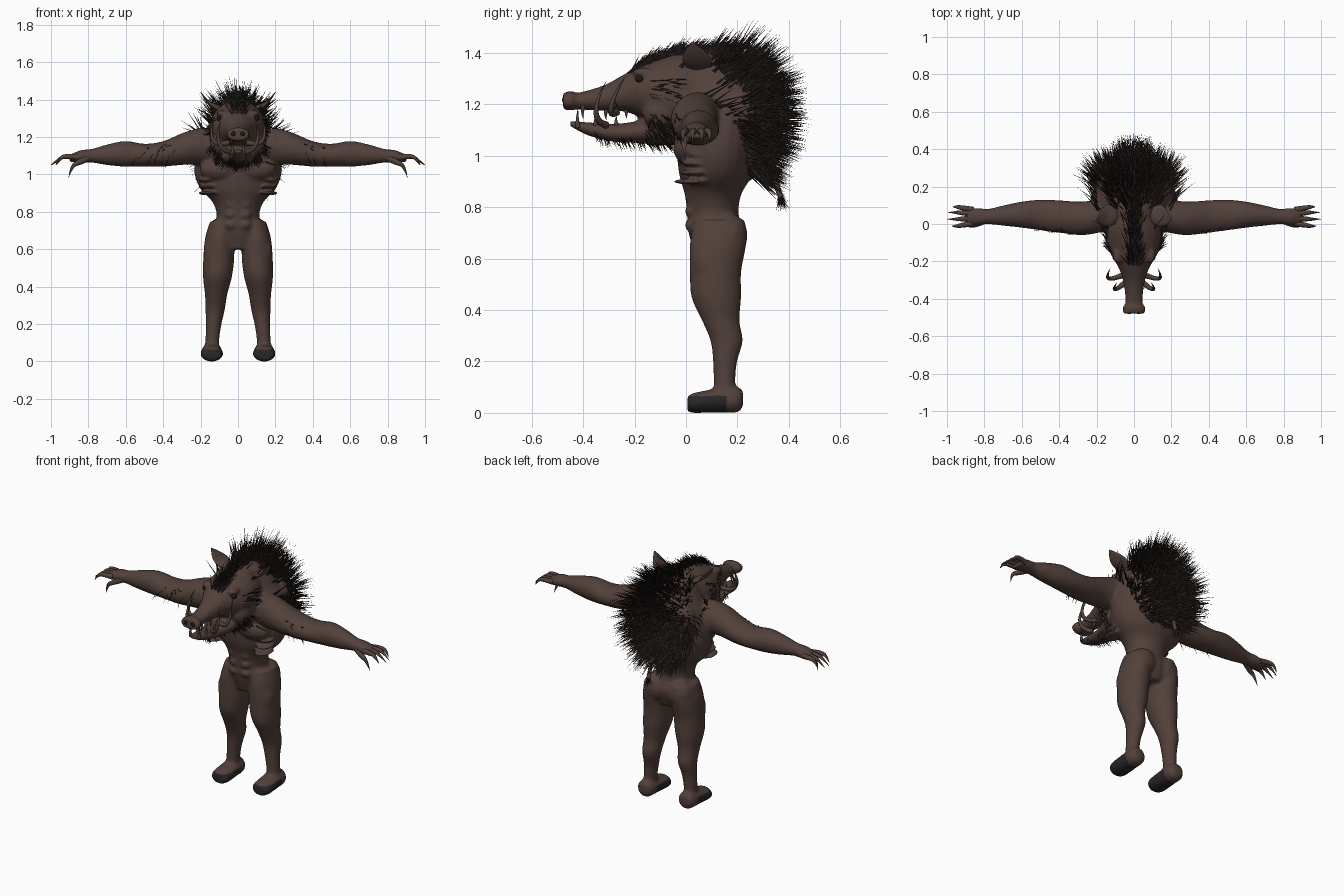
import bpy, bmesh, math, random
from mathutils import Vector
from mathutils.bvhtree import BVHTree

random.seed(4)
if "Cube" in bpy.data.objects:
    bpy.data.objects.remove(bpy.data.objects["Cube"])


def material(name, color):
    m = bpy.data.materials.new(name)
    m.use_nodes = True
    m.diffuse_color = (*color, 1)
    m.node_tree.nodes["Principled BSDF"].inputs["Base Color"].default_value = (*color, 1)
    return m


SKIN = material("brown_hide", (0.085, 0.052, 0.042))
FUR = material("dark_fur", (0.022, 0.016, 0.013))
HOOF = material("hoof_grey", (0.02, 0.02, 0.021))
EYE = material("eye_dark", (0.012, 0.009, 0.008))


def add_object(name, data, *mats):
    ob = bpy.data.objects.new(name, data)
    bpy.context.collection.objects.link(ob)
    for m in mats:
        data.materials.append(m)
    return ob


def from_bmesh(name, bm, *mats, smooth=True):
    bmesh.ops.recalc_face_normals(bm, faces=bm.faces)
    for f in bm.faces:
        f.smooth = smooth
    me = bpy.data.meshes.new(name)
    bm.to_mesh(me)
    bm.free()
    return add_object(name, me, *mats)


def loft(bm, axis, rings, side=1, steps=4, sides=24):
    """Skin ellipses (position, centre a, centre b, radius a, radius b) along an axis."""
    rings = [Vector(r) for r in rings]
    dense = []
    for i in range(len(rings) - 1):
        p0, p1, p2 = rings[max(i - 1, 0)], rings[i], rings[i + 1]
        p3 = rings[min(i + 2, len(rings) - 1)]
        for s in range(steps):
            t = s / steps
            dense.append(0.5 * (2 * p1 + (p2 - p0) * t + (2 * p0 - 5 * p1 + 4 * p2 - p3) * t ** 2
                                + (3 * p1 - p0 - 3 * p2 + p3) * t ** 3))
    dense.append(rings[-1])
    loops = []
    for t, a, b, ra, rb in dense:
        loop = []
        for k in range(sides):
            w = math.tau * k / sides
            u, v = a + ra * math.cos(w), b + rb * math.sin(w)
            p = {"x": (t, u, v), "y": (u, t, v), "z": (u, v, t)}[axis]
            loop.append(bm.verts.new((p[0] * side, p[1], p[2])))
        loops.append(loop)
    for l0, l1 in zip(loops, loops[1:]):
        for k in range(sides):
            n = (k + 1) % sides
            bm.faces.new((l0[k], l0[n], l1[n], l1[k]))
    bm.faces.new(loops[0])
    bm.faces.new(loops[-1])


def blob(bm, centre, radii, side=1, seg=20):
    made = bmesh.ops.create_uvsphere(bm, u_segments=seg, v_segments=seg // 2, radius=1)
    for v in made["verts"]:
        p = [c + r * q for c, r, q in zip(centre, radii, v.co)]
        v.co = (p[0] * side, p[1], p[2])


def tubes(name, paths, width, mat, mirror=True, taper=True):
    """Tapered curved tubes, one spline per path, copied to both sides."""
    cu = bpy.data.curves.new(name, "CURVE")
    cu.dimensions = "3D"
    cu.bevel_depth = width
    cu.bevel_resolution = 2
    cu.resolution_u = 5
    cu.use_fill_caps = True
    for side in ((1, -1) if mirror else (1,)):
        for path in paths:
            sp = cu.splines.new("NURBS")
            sp.points.add(len(path) - 1)
            sp.order_u = 3
            sp.use_endpoint_u = True
            for i, (x, y, z) in enumerate(path):
                sp.points[i].co = (x * side, y, z, 1)
                sp.points[i].radius = max(1 - (i / (len(path) - 1)) ** 1.5, 0.04) if taper else 1
    return add_object(name, cu, mat)


# Body: torso, head, limbs and muscles fused into one skin
bm = bmesh.new()
loft(bm, "z", [(.6, 0, .12, .08, .08), (.7, 0, .12, .155, .11), (.77, 0, .105, .115, .1),
               (.85, 0, .105, .135, .11), (.92, 0, .115, .2, .14), (1, 0, .12, .232, .155),
               (1.1, 0, .125, .23, .168), (1.2, 0, .125, .2, .17), (1.28, 0, .115, .15, .165),
               (1.36, 0, .09, .1, .12), (1.4, 0, .07, .04, .06)])
loft(bm, "y", [(.16, 0, 1.25, .1, .12), (0, 0, 1.235, .15, .165), (-.1, 0, 1.235, .15, .145),
               (-.17, 0, 1.25, .12, .105), (-.24, 0, 1.245, .08, .073), (-.32, 0, 1.225, .055, .05),
               (-.42, 0, 1.213, .046, .033), (-.445, 0, 1.215, .062, .038), (-.478, 0, 1.213, .058, .033)])
loft(bm, "y", [(0, 0, 1.13, .11, .08), (-.1, 0, 1.115, .105, .075), (-.18, 0, 1.095, .08, .045),
               (-.28, 0, 1.09, .056, .035), (-.38, 0, 1.105, .04, .026), (-.45, 0, 1.125, .022, .01)])
for s in (1, -1):
    loft(bm, "x", [(.08, .07, 1.13, .09, .09), (.18, .045, 1.15, .09, .098), (.28, .03, 1.14, .09, .088),
                   (.4, .04, 1.11, .087, .068), (.5, .048, 1.103, .082, .061), (.6, .05, 1.11, .07, .069),
                   (.7, .045, 1.105, .054, .055), (.78, .04, 1.1, .041, .037), (.84, .04, 1.097, .046, .033),
                   (.9, .04, 1.085, .044, .02)], s)
    loft(bm, "z", [(.75, .08, .13, .07, .1), (.66, .098, .125, .078, .11), (.55, .103, .115, .083, .1),
                   (.45, .11, .118, .077, .097), (.36, .117, .135, .06, .073), (.28, .122, .158, .052, .063),
                   (.2, .13, .152, .042, .047), (.12, .137, .15, .037, .042), (.05, .14, .15, .04, .045)], s)
    loft(bm, "y", [(.222, .14, .055, .025, .03), (.2, .14, .052, .05, .05), (.14, .14, .05, .055, .05),
                   (.07, .14, .043, .06, .043), (.025, .14, .038, .057, .038), (.005, .14, .034, .04, .028)], s)
    # Muscles: chest, ribs, glute, thigh, cheek, brow
    for c, r in [((.095, .01, 1.03), (.11, .06, .065)), ((.08, .17, .69), (.08, .07, .085)),
                 ((.115, .09, .58), (.07, .07, .11)), ((.09, -.1, 1.17), (.06, .07, .07)),
                 ((.085, -.165, 1.325), (.03, .045, .018)), ((.1, .2, 1.17), (.1, .09, .11))]:
        blob(bm, c, r, s)
    for z in (.73, .785, .84, .89):
        blob(bm, (.037, .022, z), (.034, .026, .026), s)
    for i in range(4):
        blob(bm, (.165, .02 + .015 * i, .9 + .035 * i), (.05, .07, .011), s)
raw = from_bmesh("body_source", bm, SKIN)
rm = raw.modifiers.new("fuse", "REMESH")
rm.mode = "VOXEL"
rm.voxel_size = 0.009
sm = raw.modifiers.new("soften", "SMOOTH")
sm.factor = 0.5
sm.iterations = 5
dg = bpy.context.evaluated_depsgraph_get()
skin = bpy.data.meshes.new_from_object(raw.evaluated_get(dg))
bpy.data.objects.remove(raw)
skin.materials.clear()
body = add_object("body", skin, SKIN, HOOF)
for p in skin.polygons:
    p.use_smooth = True
    p.material_index = int(p.center.z < .065 and p.center.y < .155)
tree = BVHTree.FromPolygons([v.co for v in skin.vertices], [p.vertices for p in skin.polygons])

# Ears: flattened cupped leaves
bm = bmesh.new()
for s in (1, -1):
    loft(bm, "x", [(.07, .05, 1.33, .025, .022), (.11, .045, 1.355, .05, .02), (.145, .045, 1.375, .058, .014),
                   (.175, .035, 1.405, .04, .01), (.2, .025, 1.44, .004, .003)], s, sides=14)
from_bmesh("ears", bm, SKIN)

# Eyes and nostrils
bm = bmesh.new()
for s in (1, -1):
    blob(bm, (.098, -.18, 1.3), (.017, .018, .015), s, 12)
    blob(bm, (.025, -.476, 1.218), (.013, .006, .014), s, 12)
from_bmesh("eyes_and_nostrils", bm, EYE)

# Tusks, teeth, claws and tail
tubes("tusks", [[(.045, -.31, 1.12), (.09, -.35, 1.13), (.115, -.35, 1.22), (.09, -.31, 1.29)],
                [(.05, -.27, 1.17), (.125, -.3, 1.15), (.15, -.28, 1.24), (.125, -.235, 1.31)]], .015, SKIN)
tubes("teeth", [[(.03, y, z), (.032, y - .005, z + h / 2), (.03, y, z + h)] for y, z, h in
                [(-.42, 1.11, .075), (-.4, 1.195, -.05), (-.35, 1.12, .04), (-.31, 1.18, -.04),
                 (-.27, 1.12, .035), (-.23, 1.185, -.04)]], .01, SKIN)
tubes("fingers", [[(.86, y, 1.092), (.92, y + d, 1.1), (.955, y + d * 1.5, 1.085), (e, y + d * 1.3, 1.05)]
                  for y, d, e in [(.005, -.012, .975), (.03, -.003, 1), (.055, .005, .995), (.075, .012, .97)]],
      .017, SKIN)
tubes("thumbs", [[(.8, .02, 1.09), (.85, -.005, 1.065), (.89, -.01, 1.045), (.905, 0, .985)]], .02, SKIN)
tubes("tail", [[(0, .22, .9), (0, .3, .95), (0, .345, .93), (0, .355, .87), (0, .37, .84)]], .011, SKIN,
      mirror=False, taper=False)

# Fur: tapered strands rooted on the skin
fur = bmesh.new()


def strand(root, direction, length, width):
    d = (direction.normalized() + Vector([random.gauss(0, .13) for _ in range(3)])).normalized()
    a = d.orthogonal().normalized()
    b = d.cross(a)
    base = [fur.verts.new(root - d * .012 + (a * math.cos(w) + b * math.sin(w)) * width)
            for w in (0, math.tau / 3, 2 * math.tau / 3)]
    tip = fur.verts.new(root + d * length)
    for k in range(3):
        fur.faces.new((base[k], base[(k + 1) % 3], tip))


def grow(count, pick, lean, low, high, width=.004):
    """Cast from outside (origin, aim) and plant strands that lean off the normal."""
    for _ in range(count):
        origin, aim = pick()
        hit, normal, _, _ = tree.ray_cast(Vector(origin), Vector(aim))
        if hit:
            strand(hit, normal * .6 + Vector(lean(hit)), random.uniform(low, high), width)


U = random.uniform


def back_point():
    z = U(.93, 1.36)
    half = .21 * math.sqrt(max(1 - ((z - 1.17) / .27) ** 2, .05))
    return (U(-half, half), 1, z), (0, -1, 0)


def sweep(h):
    return (h.x * 1.2, .55, (h.z - 1.18) * 2.2)


grow(1900, back_point, sweep, .07, .17, .005)
grow(450, lambda: ((U(-.06, .06), 1, U(1.05, 1.38)), (0, -1, 0)), sweep, .12, .2, .005)
grow(500, lambda: ((random.gauss(0, .018), U(-.22, .16), 2), (0, 0, -1)),
     lambda h: (h.x * 3, .9, .1), .05, .1)
grow(220, lambda: ((U(-.12, .12), U(.08, .2), 2), (0, 0, -1)), lambda h: (h.x * 2, .8, .2), .08, .14)
for s in (1, -1):
    grow(70, lambda: ((s, U(-.16, -.02), U(1.06, 1.16)), (-s, 0, 0)), lambda h: (s * .2, .6, -.5), .03, .07)
    grow(30, lambda: ((s, U(-.15, -.03), U(1.2, 1.3)), (-s, 0, 0)), lambda h: (s * .1, 1, -.2), .03, .06, .003)
grow(110, lambda: ((U(-.06, .06), U(-.36, -.05), .7), (0, 0, 1)), lambda h: (0, .5, -.3), .02, .05, .003)
for _ in range(60):
    strand(Vector((0, .365, U(.835, .865))), Vector((U(-.4, .4), U(-.3, .8), -1)), U(.03, .07), .003)
from_bmesh("fur", fur, FUR, smooth=False)
